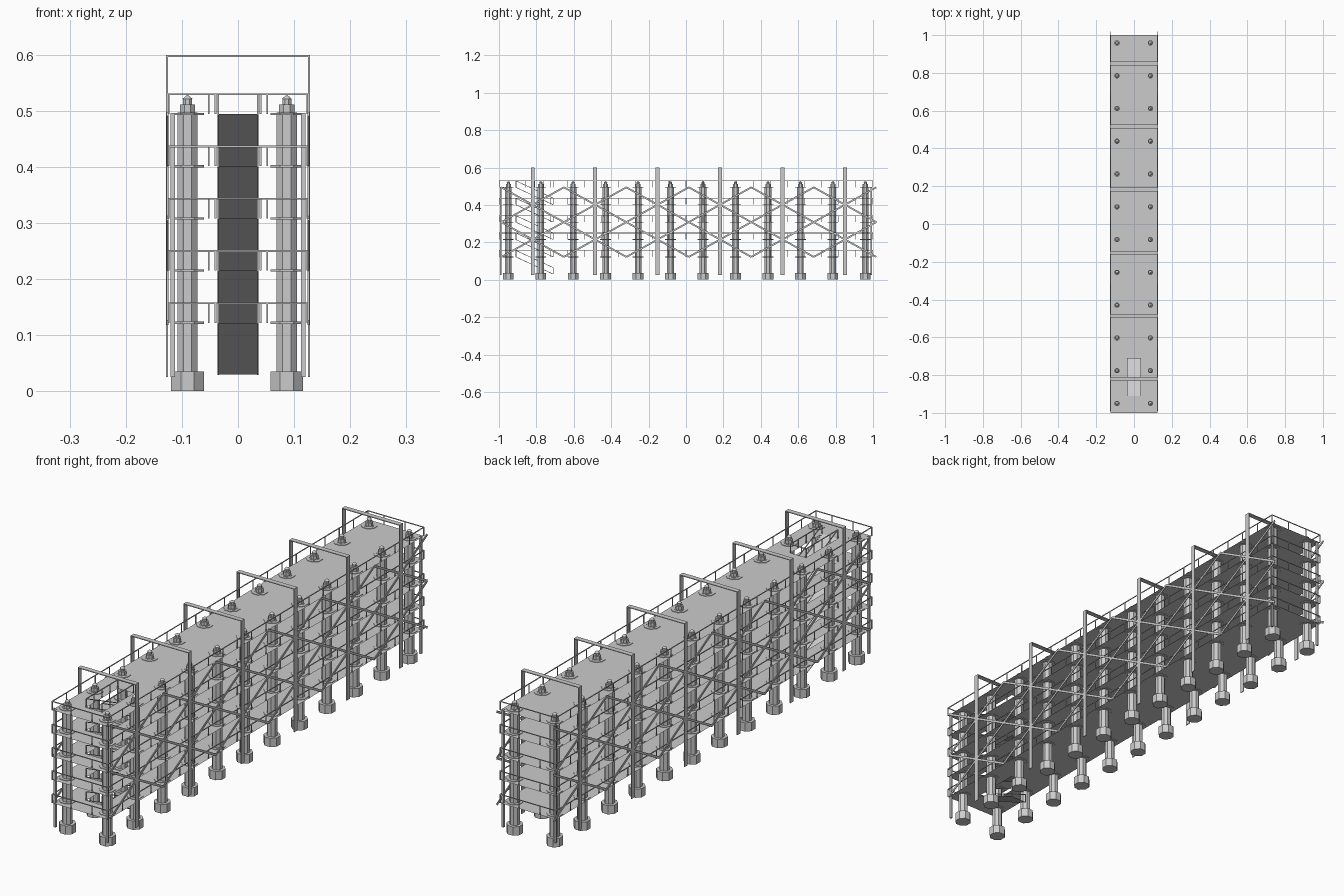
import bpy, bmesh, math
from mathutils import Vector, Matrix

if "Cube" in bpy.data.objects:
    bpy.data.objects.remove(bpy.data.objects["Cube"])

FLOORS = [0.122, 0.215, 0.308, 0.401, 0.494]
COL_Y = [-0.95 + i * 0.1735 for i in range(12)]
COL_X = (-0.09, 0.087)
PORTAL_Y = [-0.82 + i * 0.334 for i in range(6)]
RAIL_H, T = 0.035, 0.003
HOLE_X, HOLE_Y0, HOLE_Y1 = 0.035, -0.91, -0.71


def finish(bm, name):
    me = bpy.data.meshes.new(name)
    bm.to_mesh(me)
    bm.free()
    ob = bpy.data.objects.new(name, me)
    bpy.context.collection.objects.link(ob)
    return ob


def box(bm, x0, x1, y0, y1, z0, z1):
    m = Matrix.Translation(((x0 + x1) / 2, (y0 + y1) / 2, (z0 + z1) / 2))
    m = m @ Matrix.Diagonal((x1 - x0, y1 - y0, z1 - z0, 1))
    bmesh.ops.create_cube(bm, size=1, matrix=m)


def beam(bm, a, b, w=T, h=T):
    # square bar from a to b: w across, h in the vertical plane
    a, b = Vector(a), Vector(b)
    d = (b - a).normalized()
    up = Vector((0, 0, 1)) if abs(d.z) < 0.95 else Vector((0, 1, 0))
    side = d.cross(up).normalized()
    up = side.cross(d)
    rot = Matrix((side, d, up)).transposed().to_4x4()
    m = Matrix.Translation((a + b) / 2) @ rot @ Matrix.Diagonal((w, (b - a).length, h, 1))
    bmesh.ops.create_cube(bm, size=1, matrix=m)


def octagon(bm, x, y, z0, z1, flat, flat_top=None):
    # eight-sided drum, size given from centre to flat side
    k = 1 / math.cos(math.pi / 8)
    top = flat if flat_top is None else flat_top
    m = Matrix.Translation((x, y, (z0 + z1) / 2)) @ Matrix.Rotation(math.pi / 8, 4, 'Z')
    bmesh.ops.create_cone(bm, cap_ends=True, segments=8, radius1=flat * k,
                          radius2=top * k, depth=z1 - z0, matrix=m)


def quad(bm, pts):
    bm.faces.new([bm.verts.new(p) for p in pts])


# columns with footings, floor collars and stepped pointed caps
cols, feet, collars, caps = (bmesh.new() for _ in range(4))
for x in COL_X:
    for y in COL_Y:
        octagon(feet, x, y, 0, 0.035, 0.029)
        octagon(cols, x, y, 0.035, 0.497, 0.018)
        for z in FLOORS:
            octagon(collars, x, y, z - 0.002, z + 0.002, 0.029)
        octagon(caps, x, y, 0.497, 0.511, 0.0135)
        octagon(caps, x, y, 0.511, 0.521, 0.008)
        octagon(caps, x, y, 0.521, 0.528, 0.009, 0.0005)
finish(cols, "columns")
finish(feet, "column_footings")
finish(collars, "column_collars")
finish(caps, "column_caps")

# floor sheets with a stair opening
for i, z in enumerate(FLOORS):
    bm = bmesh.new()
    for x0, x1, y0, y1 in ((-0.124, 0.124, -0.999, HOLE_Y0), (-0.124, 0.124, HOLE_Y1, 0.999),
                           (-0.124, -HOLE_X, HOLE_Y0, HOLE_Y1), (HOLE_X, 0.124, HOLE_Y0, HOLE_Y1)):
        quad(bm, [(x0, y0, z), (x1, y0, z), (x1, y1, z), (x0, y1, z)])
    finish(bm, f"floor_{i + 1}")

# outer railings on every floor
bm = bmesh.new()
for z in FLOORS:
    zt = z + RAIL_H
    for s in (-1, 1):
        x, y = s * 0.1235, s * 0.9985
        beam(bm, (x, -1, zt), (x, 1, zt))
        beam(bm, (-0.125, y, zt), (0.125, y, zt))
        for i in range(23):
            py = -0.9985 + i * 1.997 / 22
            beam(bm, (x, py, z), (x, py, zt))
        for px in (0.046 - s * 0.006, -0.046 - s * 0.006):
            beam(bm, (px, y, z), (px, y, zt))
finish(bm, "outer_railings")

# stair ramps, one flight down from each floor
ramps, rails = bmesh.new(), bmesh.new()
for i, z in enumerate(FLOORS):
    low = FLOORS[i - 1] if i else 0.03
    w = HOLE_X - 0.001
    quad(ramps, [(-w, HOLE_Y0, z), (w, HOLE_Y0, z), (w, HOLE_Y1, low), (-w, HOLE_Y1, low)])
    for s in (-1, 1):
        x = s * HOLE_X
        beam(rails, (x, HOLE_Y0, z), (x, HOLE_Y1, low))
        beam(rails, (x, HOLE_Y0, z + RAIL_H), (x, HOLE_Y1, low + RAIL_H))
        beam(rails, (x, HOLE_Y1, low), (x, HOLE_Y1, low + RAIL_H))
        beam(rails, (x, HOLE_Y0, z), (x, HOLE_Y0, z + RAIL_H))
# guard rail round the top opening
z, zt = FLOORS[-1], FLOORS[-1] + RAIL_H
for s in (-1, 1):
    x = s * HOLE_X
    beam(rails, (x, HOLE_Y0, zt), (x, HOLE_Y1, zt))
    for y in (-0.86, -0.81, -0.76, HOLE_Y1):
        beam(rails, (x, y, z), (x, y, zt))
beam(rails, (-HOLE_X, HOLE_Y1, zt), (HOLE_X, HOLE_Y1, zt))
finish(ramps, "stair_ramps")
finish(rails, "stair_railings")

# tall portal frames straddling the building
bm = bmesh.new()
for y in PORTAL_Y:
    for s in (-1, 1):
        box(bm, s * 0.1265 - 0.0015, s * 0.1265 + 0.0015, y - 0.01, y + 0.01, 0.025, 0.599)
    box(bm, -0.125, 0.125, y - 0.01, y + 0.01, 0.596, 0.599)
finish(bm, "portal_frames")

# corner posts
bm = bmesh.new()
for s in (-1, 1):
    for y in (-0.99, 0.99):
        box(bm, s * 0.116 - 0.004, s * 0.116 + 0.004, y - 0.004, y + 0.004, 0.025, 0.496)
finish(bm, "corner_posts")

# diagonal lattice bracing on both long sides
bm = bmesh.new()
for s in (-1, 1):
    x = s * 0.1255
    for y in PORTAL_Y:
        for d in (-1, 1):
            for zn, ze in ((0.401, 0.494), (0.401, 0.308), (0.215, 0.308), (0.215, 0.122)):
                beam(bm, (x, y, zn), (x, y + d * 0.167, ze), 0.003, 0.009)
finish(bm, "side_bracing")
